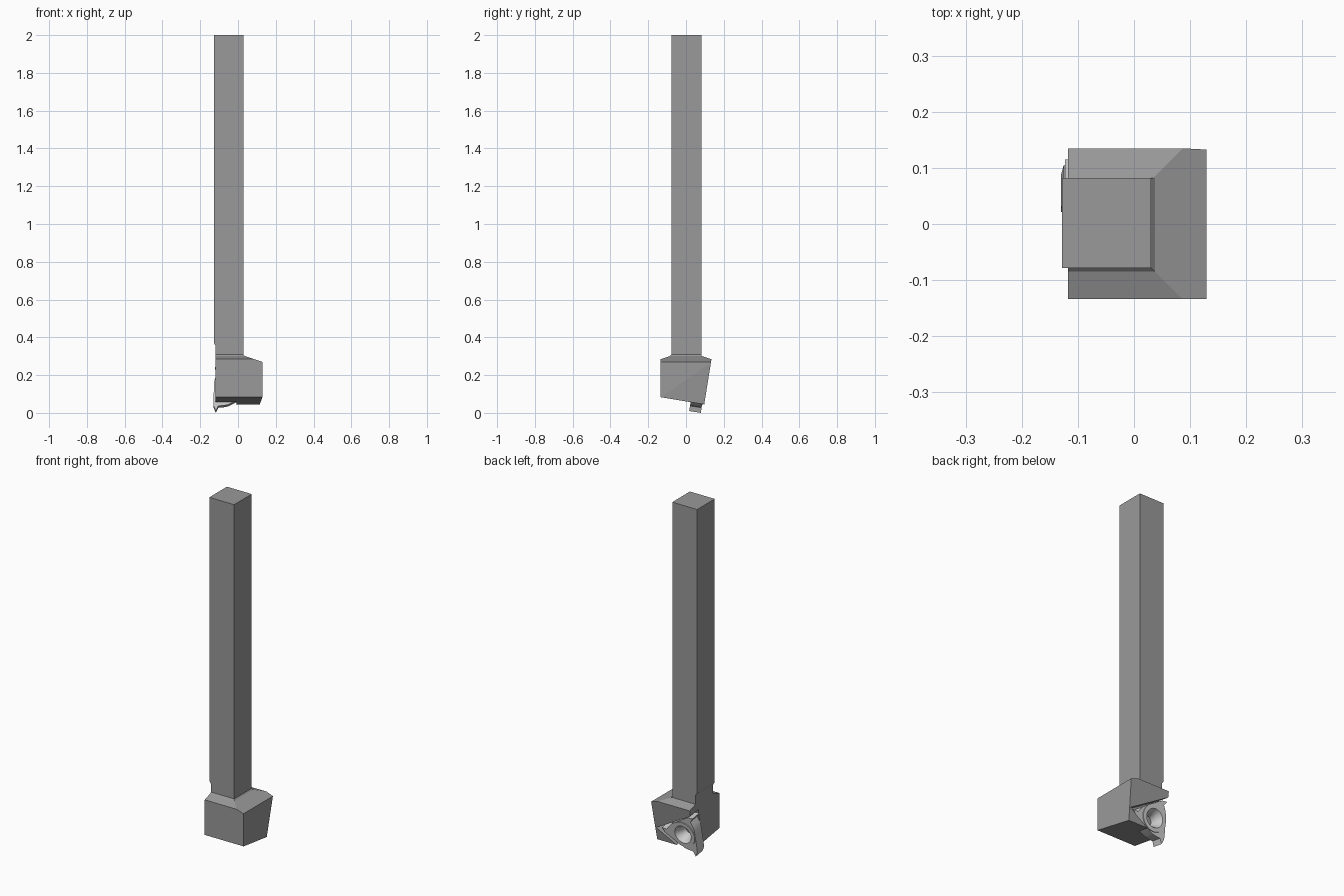
import bpy, bmesh, math
from mathutils import Vector, Matrix

if "Cube" in bpy.data.objects:
    bpy.data.objects.remove(bpy.data.objects["Cube"])


def paint(ob, name, grey):
    mat = bpy.data.materials.get(name) or bpy.data.materials.new(name)
    mat.diffuse_color = (grey, grey, grey, 1)
    mat.use_nodes = True
    mat.node_tree.nodes["Principled BSDF"].inputs["Base Color"].default_value = mat.diffuse_color
    ob.data.materials.clear()
    ob.data.materials.append(mat)


def finish(name, bm):
    bmesh.ops.recalc_face_normals(bm, faces=bm.faces)
    mesh = bpy.data.meshes.new(name)
    bm.to_mesh(mesh)
    bm.free()
    ob = bpy.data.objects.new(name, mesh)
    bpy.context.collection.objects.link(ob)
    return ob


def loft(name, rings, frame=Matrix()):
    """Skin closed rings of 3D points and cap both ends."""
    bm = bmesh.new()
    rs = [[bm.verts.new(frame @ Vector(p)) for p in r] for r in rings]
    n = len(rs[0])
    for a, b in zip(rs, rs[1:]):
        for i in range(n):
            j = (i + 1) % n
            bm.faces.new((a[i], a[j], b[j], b[i]))
    bm.faces.new(rs[0])
    bm.faces.new(rs[-1])
    return finish(name, bm)


def lathe(name, profile, frame, n=40):
    ang = [2 * math.pi * i / n for i in range(n)]
    return loft(name, [[(r * math.cos(t), r * math.sin(t), h) for t in ang]
                       for r, h in profile], frame)


def cut_box(name, lo, hi, planes):
    """Box trimmed by planes (point, outward normal)."""
    lo, hi = Vector(lo), Vector(hi)
    bm = bmesh.new()
    bmesh.ops.create_cube(bm, size=1, matrix=Matrix.Translation((lo + hi) / 2)
                          @ Matrix.Diagonal((*(hi - lo), 1)))
    for co, no in planes:
        bmesh.ops.bisect_plane(bm, geom=bm.verts[:] + bm.edges[:] + bm.faces[:],
                               plane_co=co, plane_no=no, clear_outer=True)
        bmesh.ops.holes_fill(bm, edges=[e for e in bm.edges if e.is_boundary])
    return finish(name, bm)


def subtract(ob, cutter):
    m = ob.modifiers.new("cut", 'BOOLEAN')
    m.operation, m.solver, m.object = 'DIFFERENCE', 'EXACT', cutter
    cutter.hide_render = True
    bpy.context.view_layer.objects.active = ob
    bpy.ops.object.modifier_apply(modifier=m.name)


# Shank with the clearance step above the head
prof = [(-.128, 2), (-.128, .37), (-.118, .355), (-.118, .29), (.03, .29), (.03, 2)]
shank = loft("shank", [[(x, y, z) for x, z in prof] for y in (-.078, .082)])

# Small sloped collar where shank meets head
collar = cut_box("collar", (-.118, -.087, .28), (.039, .082, .308),
                 [((.03, 0, .308), (1, 0, 1)), ((0, -.078, .308), (0, -1, 1))])

# Head: sloped shoulders, tilted back, bottom and side
a, b, c = Vector((.129, -.134, .08)), Vector((.115, .1, .044)), Vector((.129, .136, .27))
side = (b - a).cross(c - a)
if side.x < 0:
    side.negate()
head = cut_box("head", (-.118, -.134, 0), (.129, .135, .302), [
    ((.034, 0, .302), (1, 0, 3)),
    ((0, .082, .302), (0, 1, 3)),
    ((0, -.082, .302), (0, -1, 3)),
    ((0, .135, .285), (0, 1, -.16)),
    ((0, -.134, .083), (0, -.165, -1)),
    (a, side)])

# Tilted frame of the cutting insert: u along x, v up, n out of the back
n = Vector((0, .987, -.158)).normalized()
u = Vector((-1, 0, 0))
v = n.cross(u)
F = Matrix((u, v, n)).transposed().to_4x4()
F.translation = (-.052, .097, .118)

# Triangular pocket, open toward -x
tri = [(.15, .185), (-.166, 0), (.15, -.185)]
pocket = loft("pocket_cutter", [[(p, q, h) for p, q in tri] for h in (-.062, .12)], F)
subtract(head, pocket)

# Three-toothed insert
tooth = [(-.078, -.055), (-.078, -.09), (-.065, -.1195), (-.052, -.092),
         (-.025, -.09), (0, -.085)]
outline = []
for k in range(3):
    t = math.radians(120 * k)
    for x, y in tooth:
        outline.append((-(x * math.cos(t) - y * math.sin(t)),
                        x * math.sin(t) + y * math.cos(t)))
insert = loft("insert", [[(x, y, h) for x, y in outline] for h in (-.062, 0)], F)
boss = lathe("insert_boss", [(.074, -.02), (.074, .005)], F)

# Countersunk screw hole through the insert
hole = lathe("hole_cutter", [(.03, -.08), (.03, -.04), (.038, -.02),
                             (.052, .005), (.058, .015)], F)
for ob in (insert, boss):
    subtract(ob, hole)
    bpy.ops.object.select_all(action='DESELECT')
    ob.select_set(True)
    bpy.context.view_layer.objects.active = ob
    bpy.ops.object.shade_smooth_by_angle(angle=math.radians(25))
    paint(ob, "insert_grey", .6)

for ob in (shank, collar, head):
    paint(ob, "steel_grey", .32)

for cutter in (pocket, hole):
    bpy.data.objects.remove(cutter)
